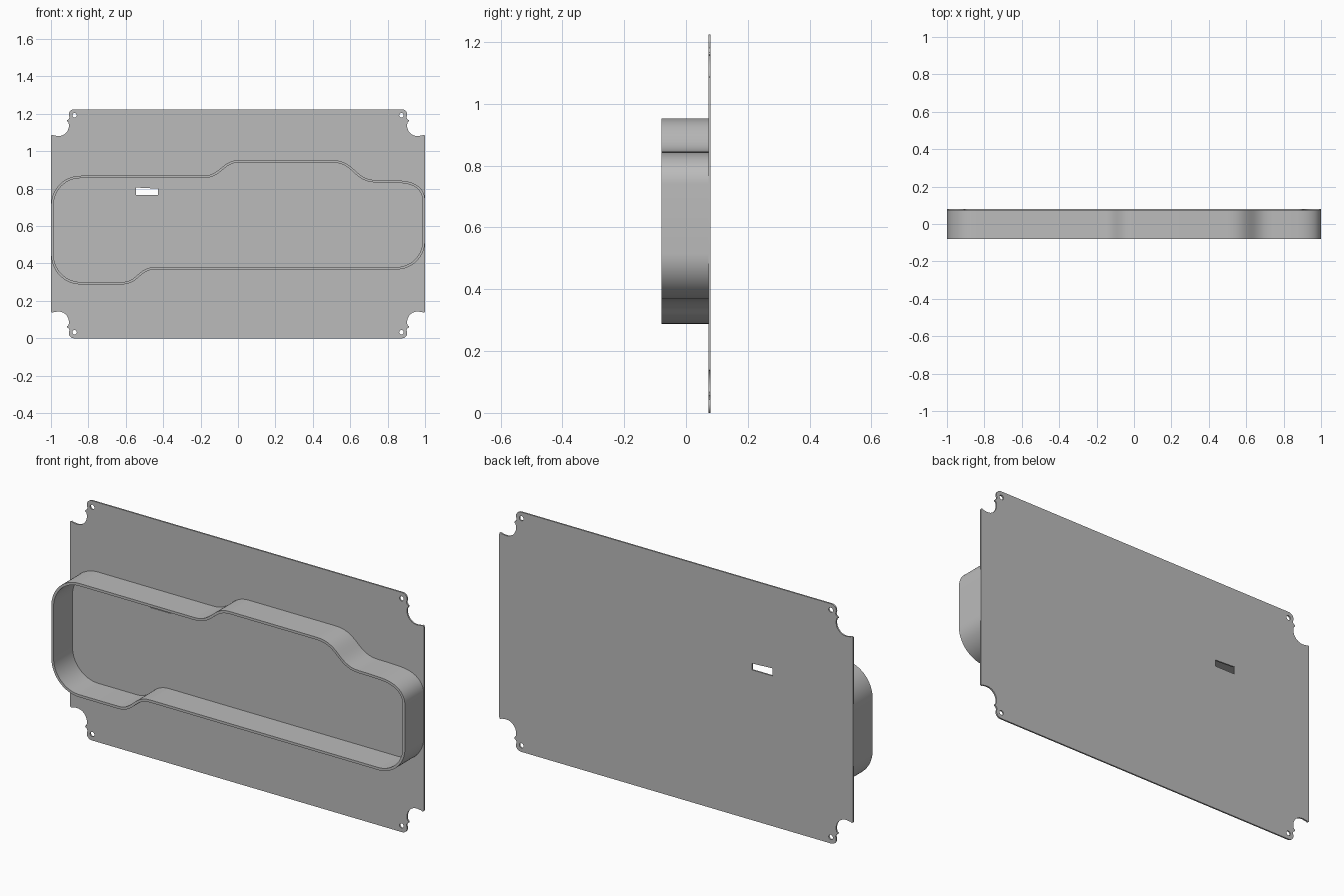
import bpy
import bmesh
import math
from mathutils import Vector
from mathutils.geometry import interpolate_bezier

cube = bpy.data.objects.get("Cube")
if cube:
    bpy.data.objects.remove(cube, do_unlink=True)

HEIGHT = 1.224
FRONT, JOIN, BACK = -0.08, 0.072, 0.08
WALL = 0.013

grey = bpy.data.materials.new("plain grey")
grey.use_nodes = True
grey.diffuse_color = (0.5, 0.5, 0.5, 1)
grey.node_tree.nodes["Principled BSDF"].inputs["Base Color"].default_value = (0.5, 0.5, 0.5, 1)


def extrude_loops(name, loops, y0, y1):
    """Fill nested x-z outlines (inner ones are holes) and extrude them from y0 to y1."""
    curve = bpy.data.curves.new(name, "CURVE")
    curve.dimensions = "2D"
    curve.fill_mode = "BOTH"
    curve.extrude = (y1 - y0) / 2
    for loop in loops:
        spline = curve.splines.new("POLY")
        spline.points.add(len(loop) - 1)
        for point, (x, z) in zip(spline.points, loop):
            point.co = (x, z, 0, 1)
        spline.use_cyclic_u = True
    obj = bpy.data.objects.new(name, curve)
    bpy.context.collection.objects.link(obj)
    obj.rotation_euler.x = math.pi / 2
    obj.location.y = (y0 + y1) / 2
    bpy.ops.object.select_all(action="DESELECT")
    obj.select_set(True)
    bpy.context.view_layer.objects.active = obj
    bpy.ops.object.convert(target="MESH")
    obj = bpy.context.view_layer.objects.active
    bpy.ops.object.transform_apply(location=True, rotation=True, scale=True)
    bm = bmesh.new()
    bm.from_mesh(obj.data)
    bmesh.ops.remove_doubles(bm, verts=bm.verts, dist=0.0001)
    bmesh.ops.recalc_face_normals(bm, faces=bm.faces)
    bm.to_mesh(obj.data)
    bm.free()
    obj.data.materials.clear()
    obj.data.materials.append(grey)
    bpy.ops.object.shade_smooth_by_angle(angle=math.radians(30))
    return obj


def arc(cx, cz, r, start, end, steps):
    angles = [math.radians(start + (end - start) * i / steps) for i in range(steps + 1)]
    return [(cx + r * math.cos(a), cz + r * math.sin(a)) for a in angles]


def flip_x(points):
    return [(-x, z) for x, z in points]


def flip_z(points):
    return [(x, HEIGHT - z) for x, z in points]


# Corner cut-out: side lip, round notch, small nub, then the screw tab
corner = [(1.0, 1.076), (0.998, 1.085), (0.992, 1.088), (0.985, 1.084)]
corner += arc(0.96, 1.137, 0.056, -75, -200, 14)
corner += [(0.914, 1.16), (0.913, 1.166), (0.905, 1.172), (0.901, 1.18)]
corner += arc(0.877, 1.196, 0.028, 0, 90, 7)

outline = (corner + flip_x(corner)[::-1]
           + flip_x(flip_z(corner)) + flip_z(corner)[::-1])

# Screw holes and the cable slot
hole = arc(0.874, 1.192, 0.012, 0, 345, 23)
slot = [(-0.545, 0.767), (-0.428, 0.767), (-0.428, 0.80), (-0.545, 0.806)]
holes = [hole, flip_x(hole), flip_z(hole), flip_x(flip_z(hole)), slot]
extrude_loops("back_plate", [outline] + holes, JOIN, BACK)

# Rim path, clockwise from the left side: position, travel direction, handle in, handle out
UP, DOWN, RIGHT, LEFT = (0, 1), (0, -1), (1, 0), (-1, 0)
path = [
    ((-0.999, 0.45), UP, 0.09, 0.05), ((-0.999, 0.71), UP, 0.05, 0.09),
    ((-0.84, 0.869), RIGHT, 0.09, 0.1), ((-0.19, 0.869), RIGHT, 0.1, 0.1),
    ((0.01, 0.953), RIGHT, 0.1, 0.1), ((0.5, 0.953), RIGHT, 0.1, 0.13),
    ((0.74, 0.846), RIGHT, 0.12, 0.04), ((0.88, 0.842), (0.99, -0.08), 0.04, 0.07),
    ((0.999, 0.74), DOWN, 0.06, 0.05), ((0.999, 0.515), DOWN, 0.05, 0.08),
    ((0.85, 0.368), LEFT, 0.08, 0.2), ((-0.44, 0.368), LEFT, 0.2, 0.09),
    ((-0.62, 0.288), LEFT, 0.09, 0.05), ((-0.84, 0.288), LEFT, 0.05, 0.09),
]
outer = []
for i, (pos, way, _, reach) in enumerate(path):
    pos2, way2, back, _ = path[(i + 1) % len(path)]
    a, b, d, e = Vector(pos), Vector(pos2), Vector(way), Vector(way2)
    straight = d == e and abs((b - a).normalized().dot(d)) > 0.9999
    count = 2 if straight else 15
    outer += interpolate_bezier(a, a + d * reach, b - e * back, b, count)[:-1]

# Offset the rim inward by the wall thickness
inner = []
for i, p in enumerate(outer):
    along = (outer[(i + 1) % len(outer)] - p).normalized() + (p - outer[i - 1]).normalized()
    along.normalize()
    inner.append(p + Vector((along.y, -along.x)) * WALL)

extrude_loops("rim_wall", [[tuple(p[:2]) for p in outer], [tuple(p[:2]) for p in inner]],
              FRONT, JOIN)
